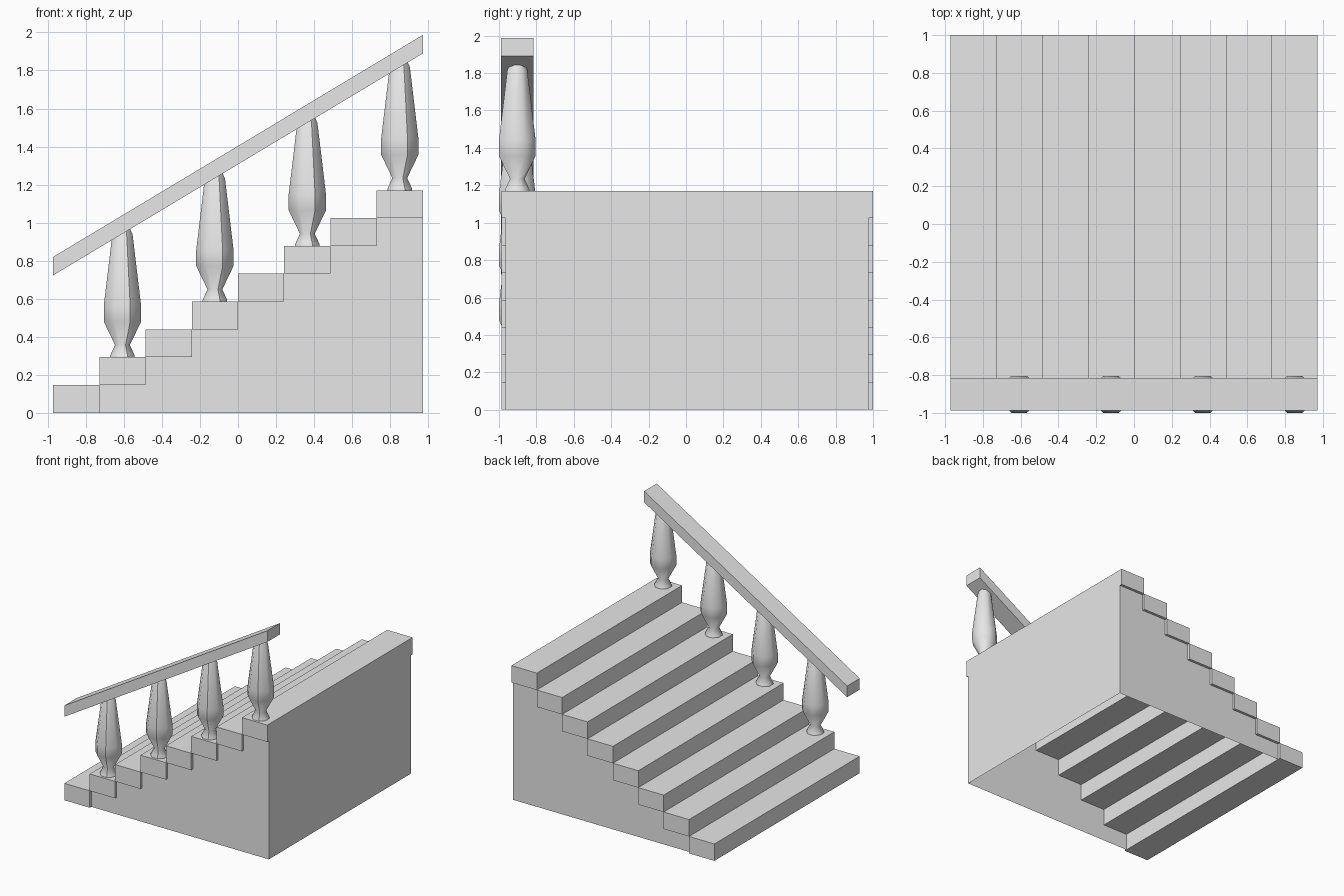
import bpy, bmesh, math

old = bpy.data.objects.get("Cube")
if old:
    bpy.data.objects.remove(old, do_unlink=True)

grey = bpy.data.materials.new("plain_grey")
grey.use_nodes = True
COLOUR = (0.8, 0.8, 0.8, 1)
grey.diffuse_color = COLOUR
grey.node_tree.nodes["Principled BSDF"].inputs["Base Color"].default_value = COLOUR

STEPS = 8
X0, X1 = -0.972, 0.972
RUN, RISE = (X1 - X0) / STEPS, 0.1463
TREAD_Y = (-0.987, 1.0)      # treads overhang the side panels a little
SIDE_Y = (-0.966, 0.977)
RAIL_Y = (-0.988, -0.816)


def finish(name, bm):
    """Turn a bmesh into a named, coloured object."""
    mesh = bpy.data.meshes.new(name)
    bm.to_mesh(mesh)
    bm.free()
    mesh.materials.append(grey)
    obj = bpy.data.objects.new(name, mesh)
    bpy.context.collection.objects.link(obj)
    return obj


def prism(name, outline, y_range):
    """Extrude an x-z outline along y."""
    bm = bmesh.new()
    face = bm.faces.new([bm.verts.new((x, y_range[0], z)) for x, z in outline])
    out = bmesh.ops.extrude_face_region(bm, geom=[face], use_keep_orig=True)
    moved = [g for g in out["geom"] if isinstance(g, bmesh.types.BMVert)]
    bmesh.ops.translate(bm, verts=moved, vec=(0, y_range[1] - y_range[0], 0))
    bmesh.ops.recalc_face_normals(bm, faces=bm.faces)
    return finish(name, bm)


# Steps: one block each
for i in range(STEPS):
    xa, xb = X0 + i * RUN, X0 + (i + 1) * RUN
    za, zb = i * RISE, (i + 1) * RISE
    prism(f"step_{i + 1}", [(xa, za), (xb, za), (xb, zb), (xa, zb)], TREAD_Y)

# Hollow body: two stepped side panels and the tall end wall, open below
outline = []
for i in range(1, STEPS):
    outline += [(X0 + i * RUN, (i - 1) * RISE), (X0 + i * RUN, i * RISE)]
outline += [(X1, (STEPS - 1) * RISE), (X1, 0)]
bm = bmesh.new()
front, back = [[bm.verts.new((x, y, z)) for x, z in outline] for y in SIDE_Y]
bm.faces.new(front[::-1])
bm.faces.new(back)
bm.faces.new((front[-1], back[-1], back[-2], front[-2]))
finish("body_shell", bm)

# Sloping handrail with upright ends
LOW, HIGH, THICK = 0.723, 1.89, 0.097
prism("handrail", [(X0, LOW), (X1, HIGH), (X1, HIGH + THICK), (X0, LOW + THICK)], RAIL_Y)

# Balusters: eight-sided turned posts as (half width, height)
PROFILE = [(0.065, 0), (0.063, 0.012), (0.039, 0.064), (0.098, 0.187),
           (0.098, 0.272), (0.053, 0.648), (0.041, 0.673)]
SIDES = 8
SEAM = 6


def baluster(name, x, y, z):
    bm = bmesh.new()
    rings = []
    for half, h in PROFILE:
        r = half / math.cos(math.pi / SIDES)
        angles = [(k + 0.5) * math.tau / SIDES for k in range(SIDES)]
        rings.append([bm.verts.new((r * math.cos(a), r * math.sin(a), h)) for a in angles])
    for low, high in zip(rings, rings[1:]):
        for k in range(SIDES):
            n = (k + 1) % SIDES
            bm.faces.new((low[k], low[n], high[n], high[k])).smooth = True
        bm.edges.get((low[SEAM], high[SEAM])).smooth = False
    for cap in (bm.faces.new(rings[0][::-1]), bm.faces.new(rings[-1])):
        for e in cap.edges:
            e.smooth = False
    finish(name, bm).location = (x, y, z)


for n, i in enumerate(range(1, STEPS, 2)):
    baluster(f"baluster_{n + 1}", X0 + (i + 0.5) * RUN, sum(RAIL_Y) / 2, (i + 1) * RISE)
